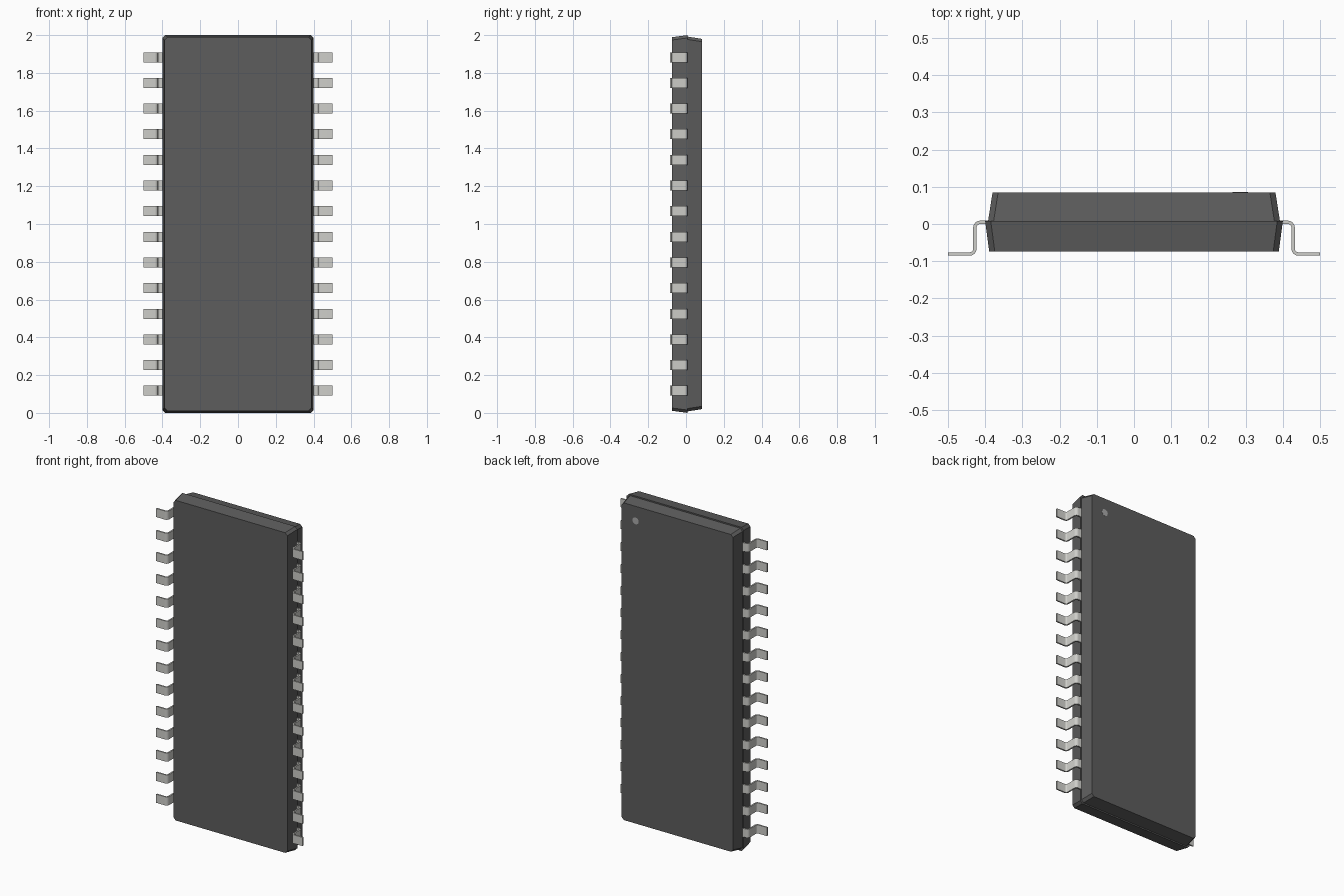
import bpy, bmesh
from math import sin, cos, radians

if "Cube" in bpy.data.objects:
    bpy.data.objects.remove(bpy.data.objects["Cube"])


def material(name, rgb):
    m = bpy.data.materials.new(name)
    m.diffuse_color = (*rgb, 1)
    m.use_nodes = True
    m.node_tree.nodes["Principled BSDF"].inputs["Base Color"].default_value = m.diffuse_color
    return m


def new_object(name, bm, mat):
    bmesh.ops.recalc_face_normals(bm, faces=bm.faces)
    mesh = bpy.data.meshes.new(name)
    bm.to_mesh(mesh)
    bm.free()
    mesh.materials.append(mat)
    ob = bpy.data.objects.new(name, mesh)
    bpy.context.collection.objects.link(ob)
    return ob


def loft(name, rings, mat):
    """Skin closed rings of 3D points and cap both ends."""
    bm = bmesh.new()
    vs = [[bm.verts.new(p) for p in ring] for ring in rings]
    n = len(vs[0])
    for a, b in zip(vs, vs[1:]):
        for i in range(n):
            j = (i + 1) % n
            bm.faces.new((a[i], a[j], b[j], b[i]))
    bm.faces.new(vs[0])
    bm.faces.new(vs[-1])
    return new_object(name, bm, mat)


def body_ring(hx, hz, y, c=0.015):
    """Rectangle with chamfered corners, centred on z = 1."""
    pts = [(hx, hz - c), (hx - c, hz), (c - hx, hz), (-hx, hz - c),
           (-hx, c - hz), (c - hx, -hz), (hx - c, -hz), (hx, c - hz)]
    return [(x, y, 1 + z) for x, z in pts]


plastic = material("dark_plastic", (0.11, 0.11, 0.11))
metal = material("lead_metal", (0.62, 0.62, 0.59))
mark = material("mark_grey", (0.4, 0.4, 0.4))

# Moulded body: two tapered halves, the back one slightly smaller
MID = 0.0085
loft("body_front_half", [body_ring(0.389, 0.989, -0.074),
                         body_ring(0.4, 1.0, MID)], plastic)
loft("body_back_half", [body_ring(0.392, 0.992, MID),
                        body_ring(0.38, 0.98, 0.085)], plastic)

# Gull-wing lead: S-shaped strip with rounded bends
T, R, CX = 0.009, 0.014, 0.4275
TOP, FOOT = 0.0045, -0.0805


def arc(cx, cy, r, a0, a1, n=6):
    angles = [radians(a0 + (a1 - a0) * i / n) for i in range(n + 1)]
    return [(cx + r * cos(a), cy + r * sin(a)) for a in angles]


def strip_side(s):
    h = s * T / 2
    return ([(0.385, TOP + h)] + arc(CX - R, TOP - R, R + h, 90, 0)
            + arc(CX + R, FOOT + R, R - h, 180, 270) + [(0.5, FOOT + h)])


COUNT, PITCH, WIDTH = 14, 0.1358, 0.053
outline = strip_side(1) + strip_side(-1)[::-1]
z0 = 1 - PITCH * (COUNT - 1) / 2
leads = loft("leads", [[(x, y, z0 + d) for x, y in outline]
                       for d in (-WIDTH / 2, WIDTH / 2)], metal)
bpy.context.view_layer.objects.active = leads
leads.select_set(True)
bpy.ops.object.shade_smooth_by_angle(angle=radians(30))

# Repeat the lead up the side and mirror the row
array = leads.modifiers.new("row", 'ARRAY')
array.count = COUNT
array.use_relative_offset = False
array.use_constant_offset = True
array.constant_offset_displace = (0, 0, PITCH)
mirror = leads.modifiers.new("both_sides", 'MIRROR')
mirror.use_mirror_merge = False

# Round first-pin mark on the back face
loft("pin_one_mark", [[(0.285 + x, y, 1.89 + z) for x, z in arc(0, 0, 0.021, 0, 345, 23)]
                      for y in (0.08, 0.0855)], mark)
